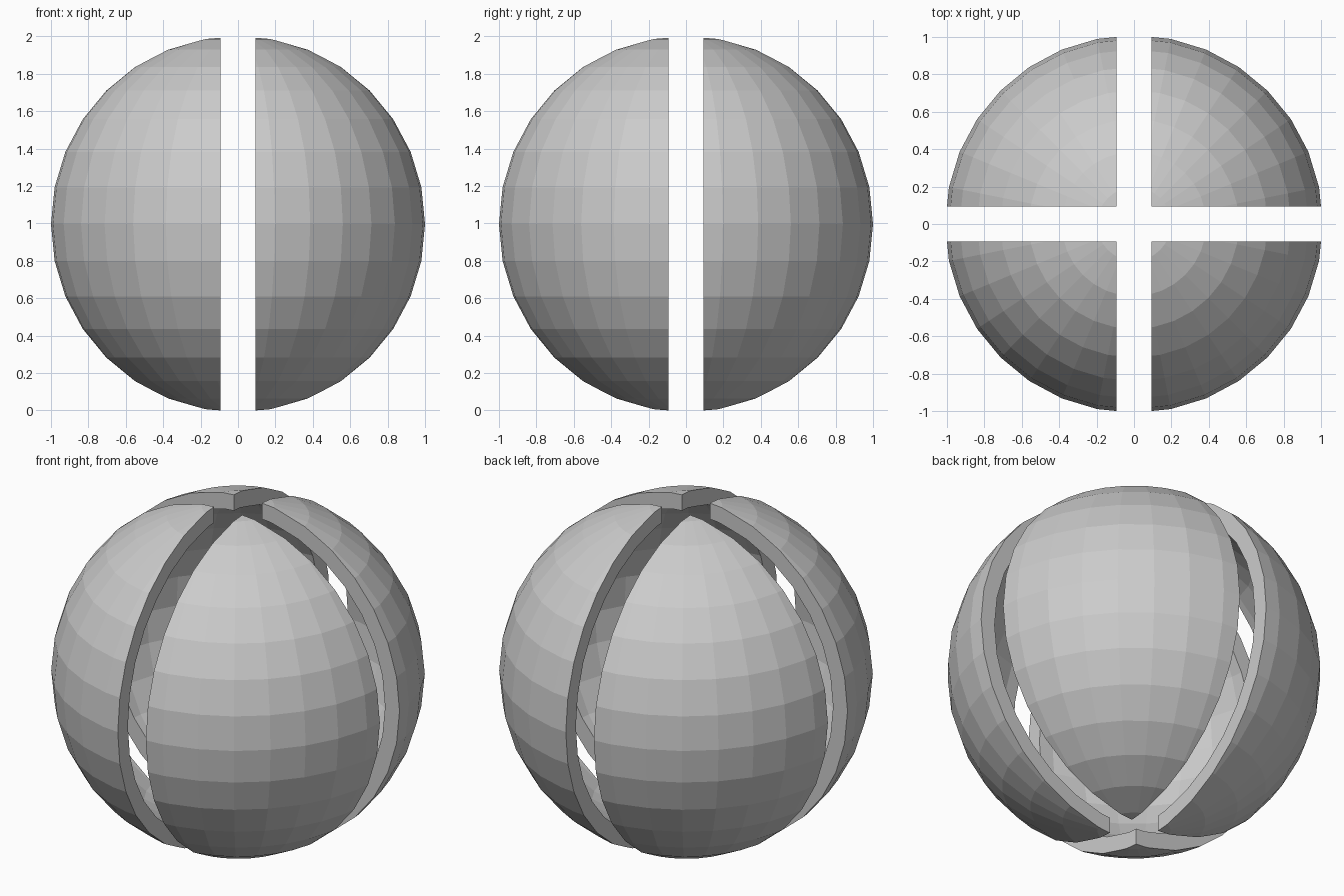
import bpy

if "Cube" in bpy.data.objects:
    bpy.data.objects.remove(bpy.data.objects["Cube"])

GAP = 0.0925      # half width of the slots
RADIUS = 1.009
WALL = 0.095
MID = 0.996       # height of the sphere centre

# Hollow low-poly sphere
bpy.ops.mesh.primitive_uv_sphere_add(segments=32, ring_count=16, radius=RADIUS,
                                     location=(0, 0, MID))
shell = bpy.context.object
shell.name = "quartered_shell"
solid = shell.modifiers.new("wall", 'SOLIDIFY')
solid.thickness = WALL
solid.offset = -1

# Box that keeps only one quarter of the shell
bpy.ops.mesh.primitive_cube_add(size=3, location=(GAP + 1.5, GAP + 1.5, MID))
cutter = bpy.context.object
cutter.name = "quarter_cutter"
cutter.hide_render = True

cut = shell.modifiers.new("quarter", 'BOOLEAN')
cut.operation = 'INTERSECT'
cut.solver = 'EXACT'
cut.object = cutter

# Mirror the quarter to make all four segments
mirror = shell.modifiers.new("four_quarters", 'MIRROR')
mirror.use_axis = (True, True, False)
mirror.use_mirror_merge = False

# Apply the stack and drop the cutter
bpy.ops.object.select_all(action='DESELECT')
bpy.context.view_layer.objects.active = shell
shell.select_set(True)
for name in [m.name for m in shell.modifiers]:
    bpy.ops.object.modifier_apply(modifier=name)
bpy.data.objects.remove(cutter)
bpy.ops.object.shade_flat()
